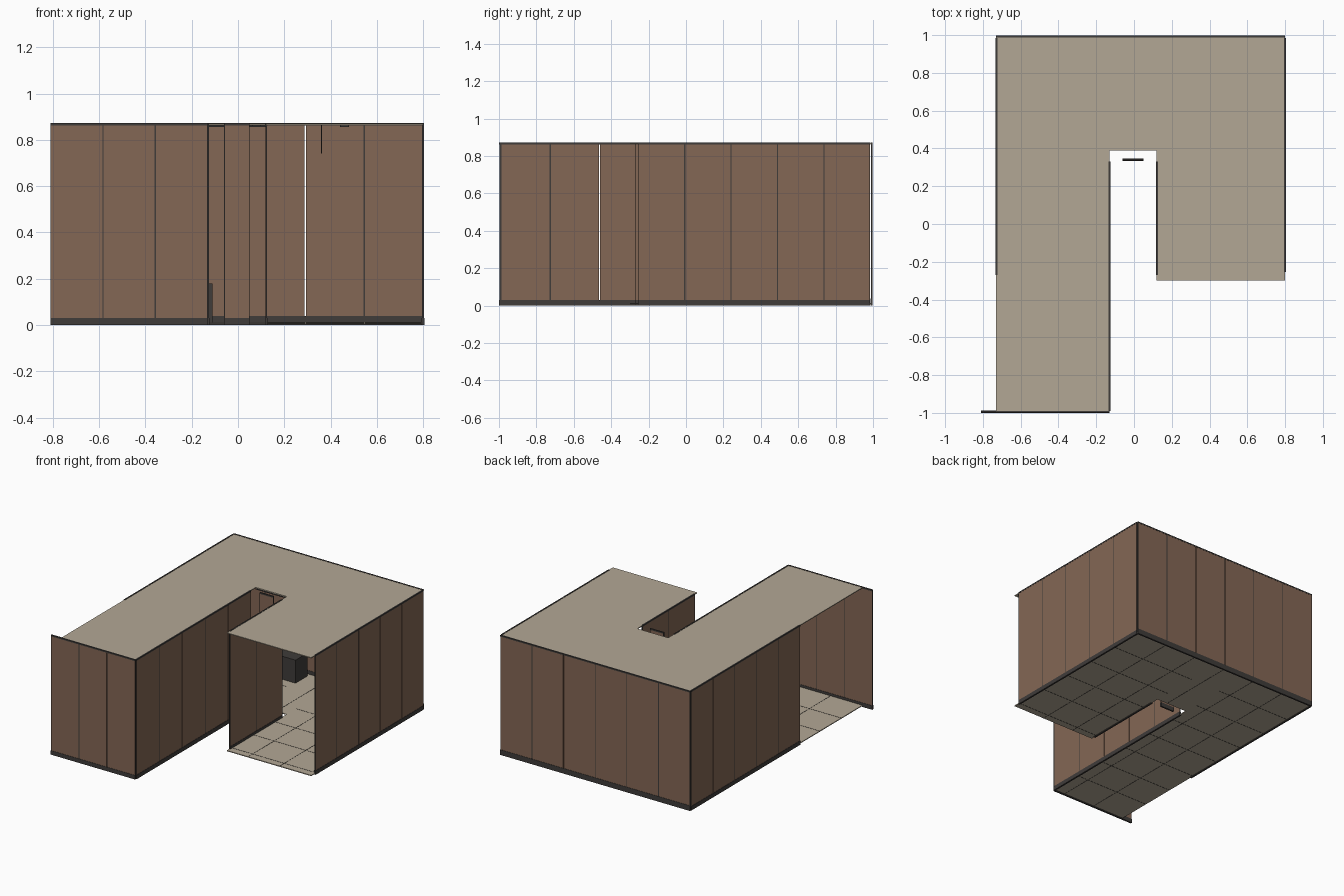
import bpy, bmesh
from mathutils import Vector

old = bpy.data.objects.get("Cube")
if old:
    bpy.data.objects.remove(old, do_unlink=True)


def material(name, rgb):
    m = bpy.data.materials.new(name)
    m.use_nodes = True
    m.diffuse_color = (*rgb, 1)
    bsdf = next(n for n in m.node_tree.nodes if n.type == 'BSDF_PRINCIPLED')
    bsdf.inputs["Base Color"].default_value = (*rgb, 1)
    return m


BROWN = material("brown panel", (0.23, 0.135, 0.09))
BEIGE = material("beige board", (0.45, 0.39, 0.30))
DARK = material("dark trim", (0.05, 0.045, 0.042))
HEIGHT, TRACK, THICK = 0.87, 0.03, 0.008


def finish(name, bm, mat):
    mesh = bpy.data.meshes.new(name)
    bm.to_mesh(mesh)
    bm.free()
    mesh.materials.append(mat)
    obj = bpy.data.objects.new(name, mesh)
    bpy.context.collection.objects.link(obj)
    return obj


def boxes(name, spans, mat):
    """One object made of boxes, each given by its low and high corner."""
    bm = bmesh.new()
    for lo, hi in spans:
        lo, hi = Vector(lo), Vector(hi)
        verts = bmesh.ops.create_cube(bm, size=1)["verts"]
        bmesh.ops.scale(bm, vec=hi - lo, verts=verts)
        bmesh.ops.translate(bm, vec=(lo + hi) / 2, verts=verts)
    return finish(name, bm, mat)


def slab(name, outline, z, thick, mat):
    bm = bmesh.new()
    face = bm.faces.new([bm.verts.new((x, y, z)) for x, y in outline])
    top = bmesh.ops.extrude_face_region(bm, geom=[face])["geom"]
    bmesh.ops.translate(bm, vec=(0, 0, thick),
                        verts=[v for v in top if isinstance(v, bmesh.types.BMVert)])
    bmesh.ops.recalc_face_normals(bm, faces=bm.faces)
    return finish(name, bm, mat)


def wall(name, axis, at, start, end, count, open_seams=(), track=TRACK):
    """Row of panels with dark seams, a bottom track and a top rail."""
    def span(a, b, z0, z1, t):
        lo, hi = (a, at - t / 2, z0), (b, at + t / 2, z1)
        if axis == 'y':
            lo, hi = (lo[1], lo[0], z0), (hi[1], hi[0], z1)
        return lo, hi

    step, gap = (end - start) / count, 0.003
    panels, trim = [], []
    for i in range(count):
        a = start + i * step
        panels.append(span(a + gap, a + step - gap, track, HEIGHT - 0.008, THICK))
        if i and i not in open_seams:
            trim.append(span(a - gap, a + gap, track, HEIGHT - 0.008, THICK - 0.002))
    for a in (start, end - gap):
        trim.append(span(a, a + gap, track, HEIGHT - 0.008, THICK))
    trim.append(span(start, end, 0, track, THICK + 0.004))
    trim.append(span(start, end, HEIGHT - 0.008, HEIGHT + 0.002, THICK + 0.002))
    boxes(name + "_panels", panels, BROWN)
    boxes(name + "_trim", trim, DARK)


# Floor and roof share one hooked plan
plan = [(-0.73, -0.99), (-0.13, -0.99), (-0.13, 0.39), (0.12, 0.39),
        (0.12, -0.30), (0.80, -0.30), (0.80, 0.99), (-0.73, 0.99)]
slab("floor", plan, 0.006, 0.006, BEIGE)
slab("roof", plan, HEIGHT - 0.006, 0.006, BEIGE)

# Thin joints between floor boards, visible above and below
joints = []
for i in range(1, 8):
    y = 0.99 - i * 0.248
    joints.append(((-0.73, y, 0.005), (-0.13, y + 0.003, 0.013)))
    if y > -0.3:
        joints.append(((0.12, y, 0.005), (0.80, y + 0.003, 0.013)))
for i in range(1, 6):
    x = -0.73 + i * 0.255
    front = -0.99 if x < -0.13 else (0.39 if x < 0.12 else -0.30)
    joints.append(((x, front, 0.005), (x + 0.003, 0.99, 0.013)))
boxes("floor_joints", joints, DARK)

# Panel walls
wall("front_wall", 'x', -0.994, -0.81, -0.13, 3)
wall("back_wall", 'x', 0.992, -0.73, 0.80, 6, open_seams=(4,), track=0.038)
wall("outer_wing_wall", 'y', -0.728, -0.27, 0.985, 5)
wall("outer_room_wall", 'y', 0.799, -0.255, 0.985, 5)
wall("inner_wing_wall", 'y', -0.13, -0.99, 0.33, 5, open_seams=(2,))
wall("inner_room_wall", 'y', 0.122, -0.27, 0.33, 2)
wall("entry_door", 'x', 0.34, -0.06, 0.05, 1)

# Dark edge under the roof around the entry recess
boxes("recess_rail", [((-0.13, 0.39, 0.855), (0.12, 0.395, 0.863))], DARK)

# Interior fittings
boxes("cabinet", [((-0.30, 0.82, 0.012), (-0.11, 0.96, 0.18))], DARK)
boxes("ceiling_lamps", [((x - 0.02, 0.5, 0.856), (x + 0.02, 0.54, 0.864))
                        for x in (0.08, 0.46)], DARK)
boxes("pendant_rod", [((0.358, 0.5, 0.74), (0.362, 0.504, 0.864))], DARK)
